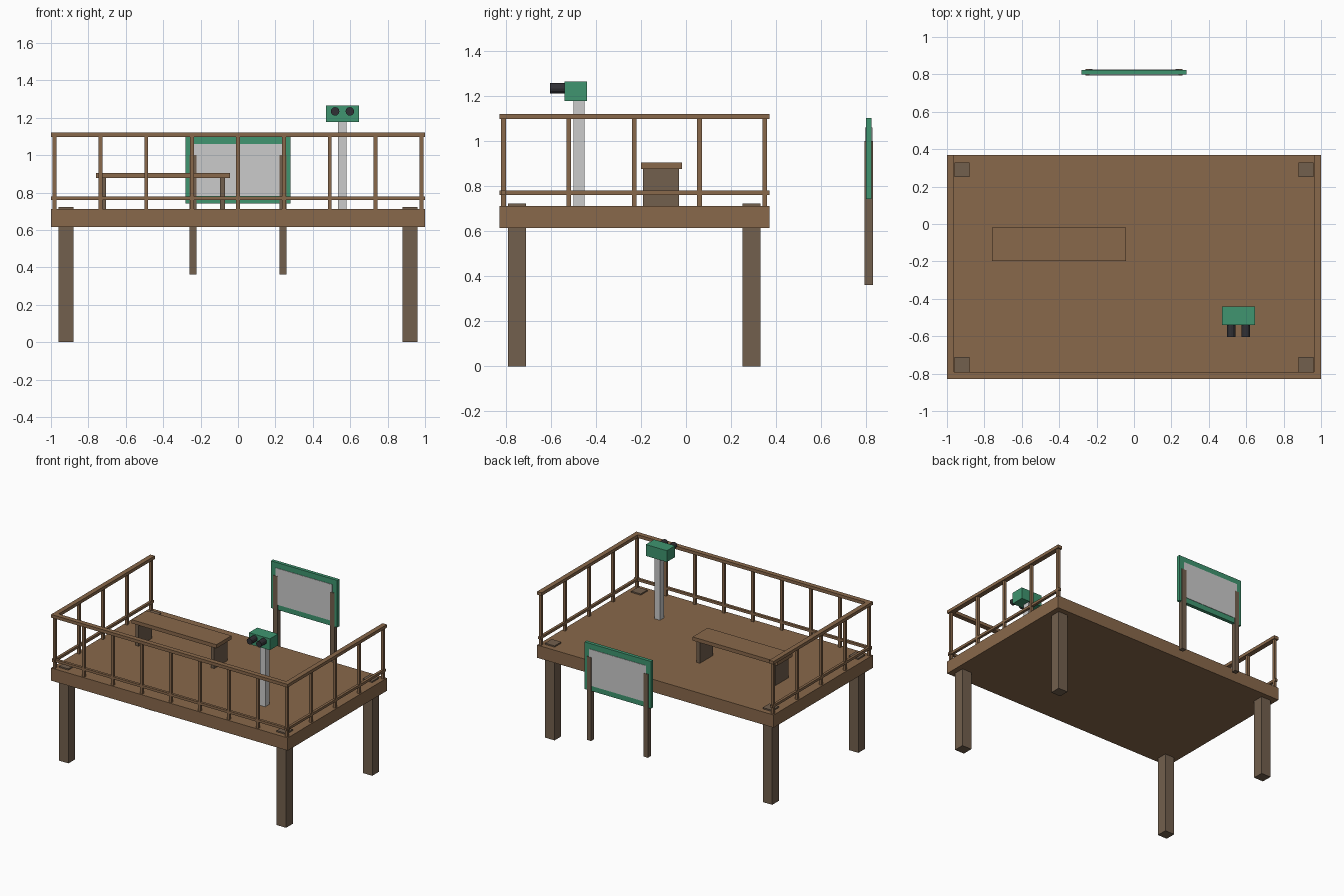
import bpy, math

if "Cube" in bpy.data.objects:
    bpy.data.objects.remove(bpy.data.objects["Cube"])


def material(name, rgb):
    m = bpy.data.materials.new(name)
    m.diffuse_color = (*rgb, 1)
    m.use_nodes = True
    m.node_tree.nodes["Principled BSDF"].inputs["Base Color"].default_value = m.diffuse_color
    return m


WOOD = material("wood", (0.25, 0.14, 0.07))
DARK = material("dark_wood", (0.17, 0.115, 0.075))
GREEN = material("green", (0.05, 0.30, 0.16))
BLACK = material("black", (0.03, 0.03, 0.035))


def box(name, x, y, z, mat=None):
    """Box from (min, max) ranges on each axis."""
    c = [(a + b) / 2 for a, b in (x, y, z)]
    bpy.ops.mesh.primitive_cube_add(size=1, location=c)
    o = bpy.context.object
    o.name = name
    o.scale = [b - a for a, b in (x, y, z)]
    bpy.ops.object.transform_apply(location=False, rotation=False, scale=True)
    if mat:
        o.data.materials.append(mat)
    return o


def around(c, w):
    return (c - w / 2, c + w / 2)


FRONT, BACK = -0.828, 0.37
BOT, TOP = 0.615, 0.712

# platform and its legs, which poke slightly through the floor
box("deck", (-1, 1), (FRONT, BACK), (BOT, TOP), WOOD)
for x in (-0.92, 0.92):
    for y in (-0.75, 0.29):
        box("deck_leg", around(x, 0.08), around(y, 0.08), (0, 0.722), DARK)

# railing on the front and both sides
RX, RY = 0.981, -0.81
for name, z, w in (("top_rail", (1.097, 1.121), 0.037), ("lower_rail", (0.761, 0.78), 0.02)):
    box("front_" + name, (-1, 1), around(RY, w), z, WOOD)
    for s in (-1, 1):
        box("side_" + name, around(s * RX, w), (FRONT, BACK), z, WOOD)
for i in range(9):
    box("front_baluster", around(-RX + i * RX / 4, 0.021), around(RY, 0.021), (TOP - 0.005, 1.1), WOOD)
for s in (-1, 1):
    for i in range(1, 5):
        box("side_baluster", around(s * RX, 0.021), around(RY + i * 0.29, 0.021), (TOP - 0.005, 1.1), WOOD)

# bench
box("bench_seat", (-0.76, -0.043), (-0.199, -0.018), (0.877, 0.905), WOOD)
for x in (-0.72, -0.082):
    box("bench_support", around(x, 0.027), (-0.19, -0.031), (TOP - 0.005, 0.88), DARK)

# binocular viewer
box("viewer_pillar", around(0.558, 0.045), around(-0.475, 0.05), (TOP - 0.005, 1.18))
box("viewer_head", (0.47, 0.648), (-0.54, -0.44), (1.178, 1.265), GREEN)
for x in (0.519, 0.598):
    bpy.ops.mesh.primitive_cylinder_add(vertices=12, radius=0.023, depth=0.075,
                                        location=(x, -0.5655, 1.234), rotation=(math.pi / 2, 0, 0))
    o = bpy.context.object
    o.name = "viewer_barrel"
    o.data.materials.append(BLACK)

# information board behind the deck
box("board_frame", (-0.28, 0.28), around(0.811, 0.026), (0.742, 1.102), GREEN)
box("board_panel", (-0.24, 0.24), around(0.811, 0.032), (0.782, 1.06))
for x in (-0.24, 0.24):
    box("board_post", around(x, 0.037), around(0.811, 0.036), (0.362, 1.0), DARK)
